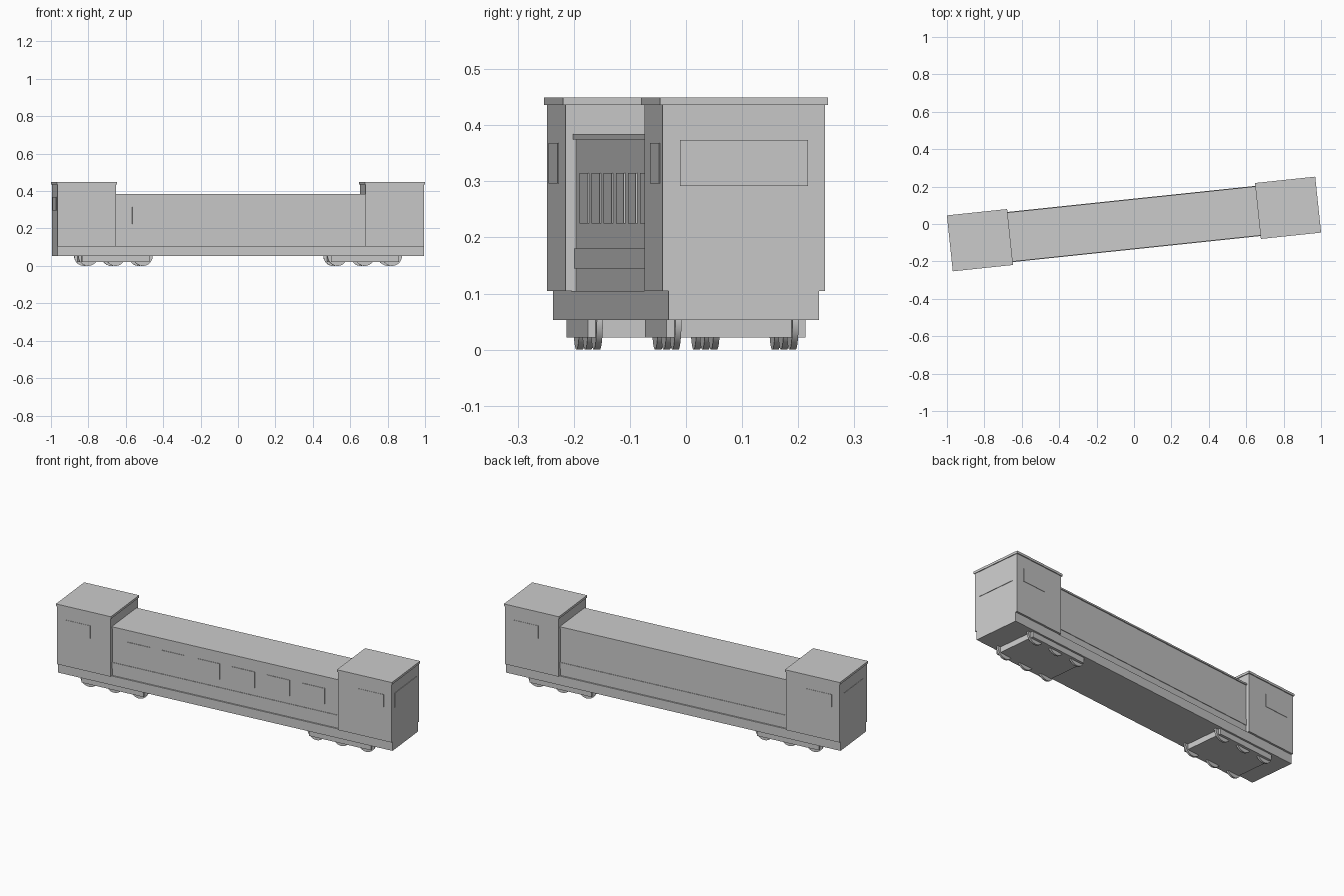
import bpy, bmesh, math
from mathutils import Matrix

cube = bpy.data.objects.get("Cube")
if cube:
    bpy.data.objects.remove(cube, do_unlink=True)

grey = bpy.data.materials.new("light grey")
grey.use_nodes = True
tone = (0.6, 0.6, 0.6, 1)
grey.diffuse_color = tone
grey.node_tree.nodes["Principled BSDF"].inputs["Base Color"].default_value = tone

# The whole car stands slightly turned about the vertical axis
TURN = Matrix.Rotation(math.radians(6), 4, 'Z')


def finish(name, bm):
    bm.transform(TURN)
    mesh = bpy.data.meshes.new(name)
    bm.to_mesh(mesh)
    bm.free()
    mesh.materials.append(grey)
    obj = bpy.data.objects.new(name, mesh)
    bpy.context.collection.objects.link(obj)
    return obj


def box(name, x, y, z):
    """Box from (min, max) pairs along the car's own axes."""
    bm = bmesh.new()
    size = Matrix.Diagonal((x[1] - x[0], y[1] - y[0], z[1] - z[0], 1))
    mid = Matrix.Translation((sum(x) / 2, sum(y) / 2, sum(z) / 2))
    bmesh.ops.create_cube(bm, size=1, matrix=mid @ size)
    return finish(name, bm)


def sym(half):
    return (-half, half)


def span(mid, half):
    return (mid - half, mid + half)


def wheel(name, x, y):
    bm = bmesh.new()
    place = Matrix.Translation((x, y, 0.053)) @ Matrix.Rotation(math.pi / 2, 4, 'X')
    bmesh.ops.create_cone(bm, cap_ends=True, segments=32, radius1=0.053,
                          radius2=0.053, depth=0.011, matrix=place)
    obj = finish(name, bm)
    bpy.ops.object.select_all(action='DESELECT')
    obj.select_set(True)
    bpy.context.view_layer.objects.active = obj
    bpy.ops.object.shade_smooth_by_angle()


END, CAB = 0.9857, 0.1453      # half length, cab half width
INNER = 0.671                  # inner wall of each cab
BODY = 0.1266                  # body half width

# Underframe, long body and body roof
box("underframe", sym(END), sym(0.1347), (0.053, 0.105))
box("body", sym(INNER + 0.01), sym(BODY), (0.105, 0.375))
box("body_roof", sym(INNER + 0.01), sym(0.132), (0.375, 0.384))

# Raised strip along both sides of the body
for side, s in (("front", -1), ("back", 1)):
    box(side + "_side_strip", sym(INNER), sorted((s * BODY, s * (BODY + 0.003))),
        (0.145, 0.18))

# Row of windows on the front side only
for i in range(6):
    box(f"body_window_{i + 1}", span((i - 2.5) * 0.206, 0.067),
        (-BODY - 0.003, -BODY), (0.225, 0.315))

# Cabs, roofs, windows and bogies at both ends
for end, e in (("left", 1), ("right", -1)):
    box(end + "_cab", sorted((e * INNER, e * END)), sym(CAB), (0.105, 0.436))
    box(end + "_cab_roof", sorted((e * 0.666, e * 0.99)), sym(0.1503), (0.436, 0.449))
    for side, s in (("front", -1), ("back", 1)):
        box(f"{end}_cab_{side}_window", span(e * 0.865, 0.075),
            sorted((s * CAB, s * (CAB + 0.002))), (0.296, 0.368))

    box(end + "_bogie_frame", span(e * 0.67, 0.182), sym(0.1247), (0.022, 0.053))
    for i in (-1, 0, 1):
        for side, s in (("front", -1), ("back", 1)):
            wheel(f"{end}_{side}_wheel_{i + 2}", e * 0.67 + i * 0.147, s * 0.105)

# End windows
box("left_end_window", (END, END + 0.003), sym(0.1145), (0.292, 0.374))
box("right_end_window", (-END - 0.002, -END), sym(0.1), (0.296, 0.368))
